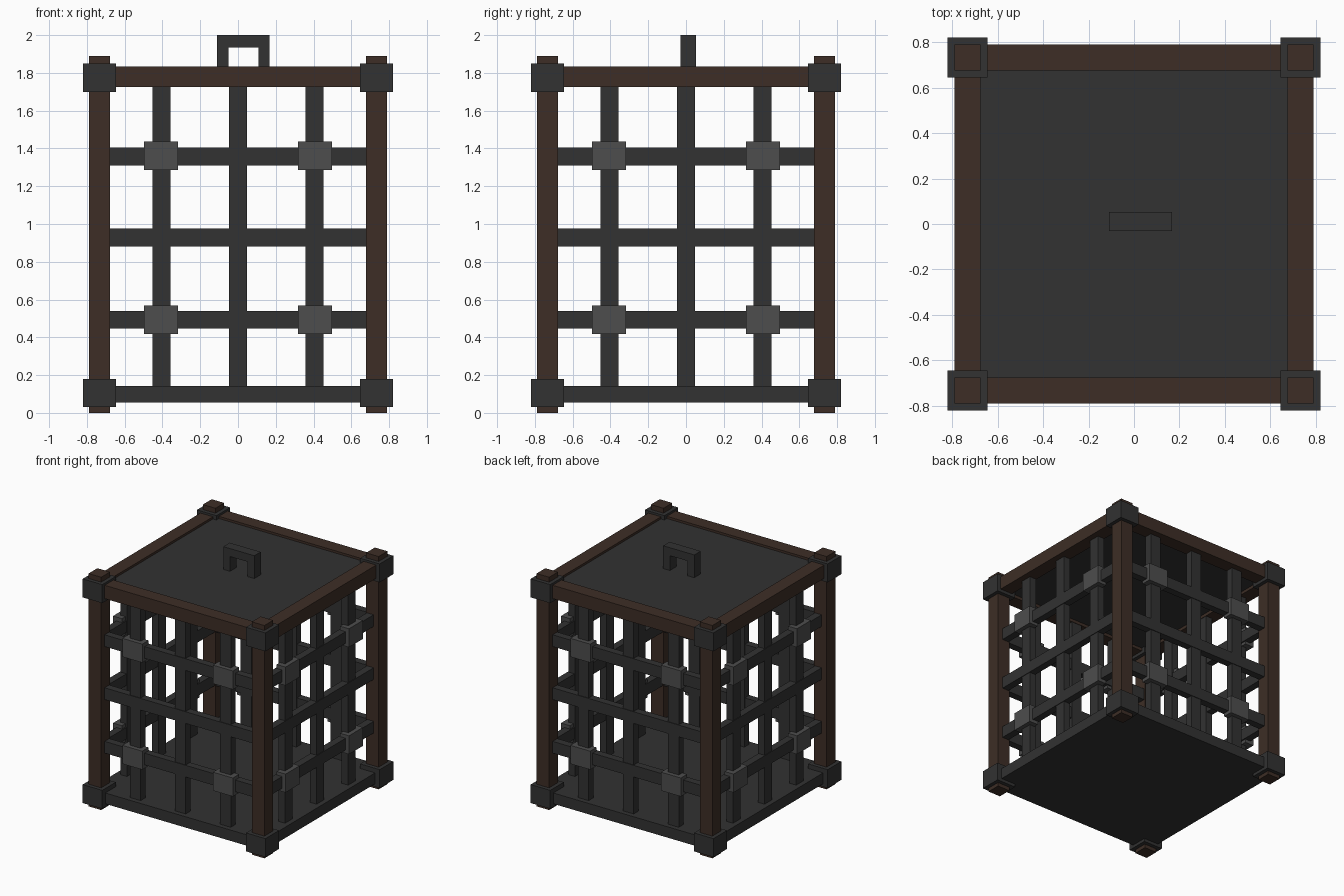
import bpy
import math
from mathutils import Matrix

if "Cube" in bpy.data.objects:
    bpy.data.objects.remove(bpy.data.objects["Cube"])


def material(name, rgb):
    m = bpy.data.materials.new(name)
    m.diffuse_color = (*rgb, 1)
    m.use_nodes = True
    m.node_tree.nodes["Principled BSDF"].inputs["Base Color"].default_value = m.diffuse_color
    return m


WOOD = material("dark_wood", (0.047, 0.027, 0.019))
IRON = material("dark_iron", (0.032, 0.032, 0.032))
STEEL = material("clamp_steel", (0.075, 0.075, 0.075))


def box(name, x, y, z, mat, turn=0):
    """Box from (min, max) ranges, turned about the z axis by quarter turns."""
    bpy.ops.mesh.primitive_cube_add(size=1)
    ob = bpy.context.object
    ob.name = name
    size = Matrix.Diagonal((x[1] - x[0], y[1] - y[0], z[1] - z[0], 1))
    move = Matrix.Translation((sum(x) / 2, sum(y) / 2, sum(z) / 2))
    ob.data.transform(Matrix.Rotation(turn * math.pi / 2, 4, 'Z') @ move @ size)
    ob.data.materials.append(mat)
    return ob


def around(c, w):
    return (c - w / 2, c + w / 2)


P = 0.733  # post centre offset
for t in range(4):
    # corner post with iron brackets at both ends
    box("corner_post", around(-P, 0.113), around(-P, 0.113), (0, 1.89), WOOD, t)
    for z in (0.105, 1.775):
        box("corner_bracket", around(-P, 0.175), around(-P, 0.175), around(z, 0.15), IRON, t)
    # wooden top rail
    box("top_rail", (-P, P), around(-P, 0.113), (1.725, 1.833), WOOD, t)
    # lattice bars
    for x in (-0.405, 0, 0.405):
        box("vertical_bar", around(x, 0.097), (-0.74, -0.68), (0.12, 1.75), IRON, t)
    for z in (0.493, 0.928, 1.358):
        box("horizontal_bar", (-0.69, 0.69), (-0.745, -0.685), around(z, 0.095), IRON, t)
    # clamps over the crossings
    for x in (-0.407, 0.407):
        for z in (0.493, 1.362):
            box("crossing_clamp", around(x, 0.18), (-0.775, -0.695), around(z, 0.15), STEEL, t)

# floor and roof plates
box("floor_plate", (-0.78, 0.78), (-0.78, 0.78), (0.055, 0.143), IRON)
box("roof_plate", (-0.69, 0.69), (-0.69, 0.69), (1.75, 1.815), IRON)

# lifting handle, slightly off centre
HY = (-0.03, 0.052)
for x in (-0.081, 0.138):
    box("handle_leg", around(x, 0.06), HY, (1.80, 1.94), IRON)
box("handle_grip", (-0.111, 0.168), HY, (1.935, 2.0), IRON)
